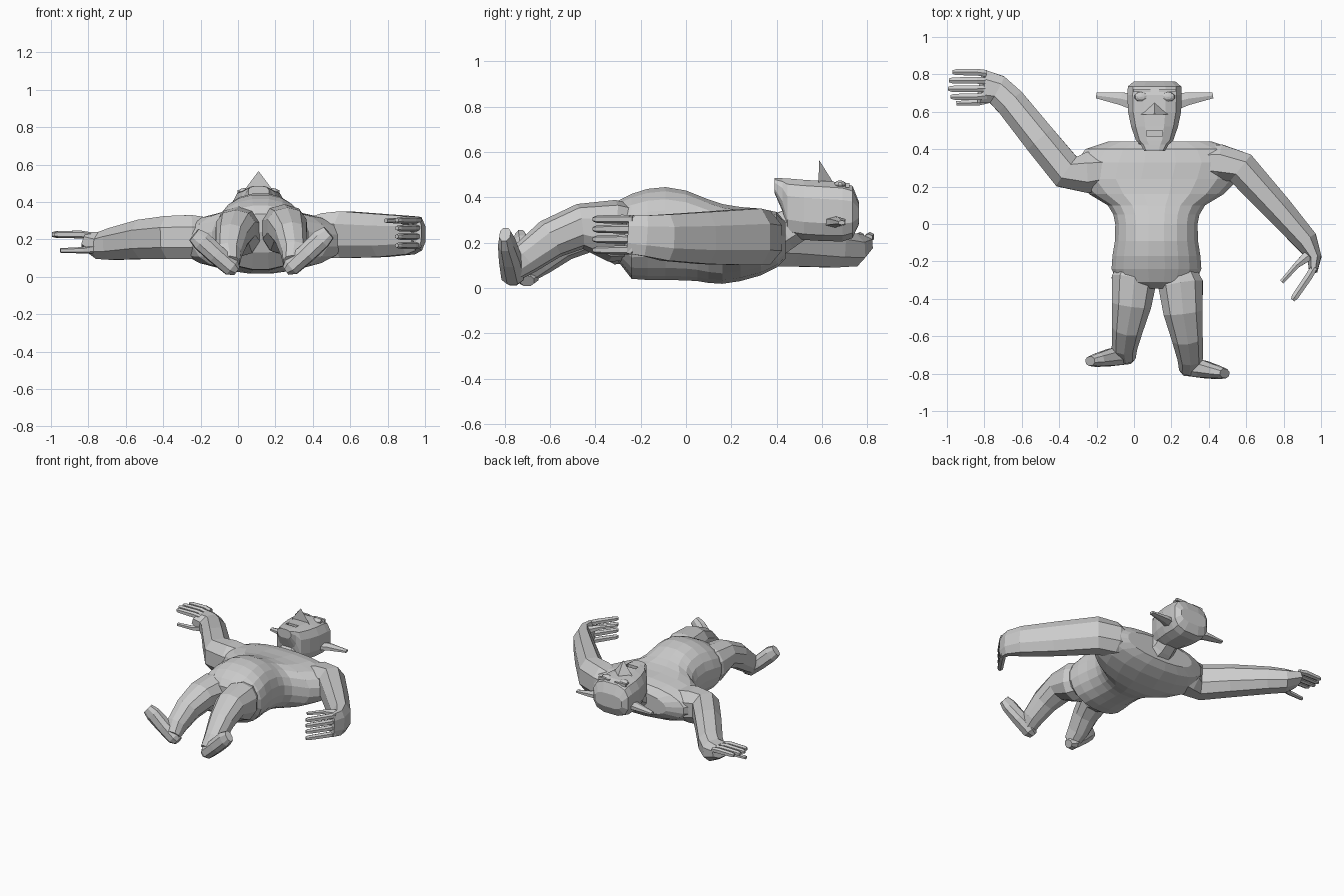
import bpy, bmesh, math
from mathutils import Vector

CX = 0.12  # body centre line


def finish(name, bm):
    bmesh.ops.recalc_face_normals(bm, faces=bm.faces)
    me = bpy.data.meshes.new(name)
    bm.to_mesh(me)
    bm.free()
    ob = bpy.data.objects.new(name, me)
    bpy.context.collection.objects.link(ob)
    return ob


def loft(name, rings, n, p=2.0):
    """rings: (centre, half axis u, half axis v), superellipse power p"""
    prof = []
    for i in range(n):
        a = 2 * math.pi * (i + 0.5) / n
        prof.append([math.copysign(abs(k) ** (2 / p), k) for k in (math.cos(a), math.sin(a))])
    mx, my = max(q[0] for q in prof), max(q[1] for q in prof)
    bm = bmesh.new()
    loops = [[bm.verts.new(c + u * (x / mx) + v * (y / my)) for x, y in prof] for c, u, v in rings]
    for a, b in zip(loops, loops[1:]):
        for i in range(n):
            j = (i + 1) % n
            bm.faces.new((a[i], a[j], b[j], b[i]))
    bm.faces.new(loops[0])
    bm.faces.new(loops[-1])
    return finish(name, bm)


def limb(name, pts, n=8, p=2.3):
    """pts: x, y, z, half width, half height along a path"""
    cs = [Vector(q[:3]) for q in pts]
    rings = []
    for i, q in enumerate(pts):
        t = (cs[min(i + 1, len(cs) - 1)] - cs[max(i - 1, 0)]).normalized()
        s = t.cross(Vector((0, 0, 1))).normalized()
        rings.append((cs[i], s * q[3], s.cross(t) * q[4]))
    return loft(name, rings, n, p)


def sections(name, secs, n, p):
    """secs: y, centre x, half width, z low, z high"""
    return loft(name, [(Vector((cx, y, (a + b) / 2)), Vector((w, 0, 0)),
                        Vector((0, 0, (b - a) / 2))) for y, cx, w, a, b in secs], n, p)


def box(name, c, size):
    bm = bmesh.new()
    bmesh.ops.create_cube(bm, size=1)
    for v in bm.verts:
        v.co = Vector([v.co[i] * size[i] + c[i] for i in range(3)])
    return finish(name, bm)


def combine(ob, others, op):
    """boolean ob with each other object, then remove the others"""
    for o in others:
        m = ob.modifiers.new(o.name, 'BOOLEAN')
        m.object, m.operation, m.solver = o, op, 'EXACT'
    dg = bpy.context.evaluated_depsgraph_get()
    dg.update()
    me = bpy.data.meshes.new_from_object(ob.evaluated_get(dg))
    ob.modifiers.clear()
    ob.data = me
    for o in others:
        bpy.data.objects.remove(o)


# torso
body = sections("body", [
    (-0.345, CX, 0.12, 0.24, 0.335), (-0.31, CX, 0.21, 0.13, 0.38),
    (-0.24, CX, 0.24, 0.04, 0.415), (-0.17, CX, 0.235, 0.035, 0.437),
    (-0.09, CX, 0.222, 0.035, 0.445), (0.0, CX, 0.22, 0.033, 0.43),
    (0.05, CX, 0.23, 0.03, 0.41), (0.10, CX, 0.26, 0.022, 0.39),
    (0.16, CX, 0.36, 0.018, 0.37), (0.24, 0.12, 0.44, 0.03, 0.357),
    (0.33, 0.14, 0.45, 0.055, 0.35), (0.40, 0.14, 0.40, 0.09, 0.335),
    (0.44, 0.14, 0.28, 0.13, 0.29)], 20, 2.2)
parts = []

# neck
parts.append(limb("neck", [(CX, 0.36, 0.22, 0.12, 0.1), (0.11, 0.43, 0.25, 0.09, 0.085),
                           (0.11, 0.52, 0.30, 0.08, 0.075)]))

# legs and turned-out feet; the right one is stretched further down
LEG = [(0.03, -0.20, 0.23, 0.09, 0.12), (0.0, -0.30, 0.24, 0.12, 0.137),
       (-0.012, -0.43, 0.258, 0.105, 0.10), (-0.033, -0.55, 0.205, 0.083, 0.09),
       (-0.05, -0.65, 0.125, 0.068, 0.075), (-0.045, -0.71, 0.07, 0.053, 0.055)]
FOOT = [(-0.005, -0.70, 0.03, 0.03, 0.026), (-0.035, -0.70, 0.05, 0.05, 0.047),
        (-0.12, -0.712, 0.122, 0.047, 0.05), (-0.195, -0.727, 0.192, 0.035, 0.052),
        (-0.235, -0.733, 0.225, 0.024, 0.038)]
for side in ("left", "right"):
    for part, pts in (("leg", LEG), ("foot", FOOT)):
        if side == "right":
            pts = [(0.25 - x, y * 1.09, z * 1.05, w, h) for x, y, z, w, h in pts]
        parts.append(limb(side + "_" + part, pts, 10 if part == "leg" else 8))

# raised arm
parts.append(limb("left_arm", [
    (-0.12, 0.29, 0.21, 0.09, 0.1), (-0.25, 0.275, 0.212, 0.11, 0.118),
    (-0.36, 0.28, 0.21, 0.095, 0.115),
    (-0.50, 0.45, 0.2, 0.088, 0.105), (-0.66, 0.65, 0.175, 0.082, 0.085),
    (-0.735, 0.72, 0.168, 0.08, 0.073), (-0.815, 0.735, 0.195, 0.09, 0.045)]))
# lowered arm
parts.append(limb("right_arm", [
    (0.34, 0.33, 0.21, 0.08, 0.09), (0.46, 0.325, 0.22, 0.1, 0.12), (0.57, 0.30, 0.225, 0.09, 0.125),
    (0.77, 0.08, 0.22, 0.077, 0.115), (0.92, -0.09, 0.222, 0.064, 0.102),
    (0.965, -0.18, 0.23, 0.038, 0.09), (0.958, -0.255, 0.235, 0.022, 0.083)]))
combine(body, parts, 'UNION')

# fingers and thumbs
for i, (y, tip) in enumerate(((0.812, -0.97), (0.768, -0.99), (0.723, -0.995), (0.68, -0.98))):
    limb(f"left_finger_{i + 1}", [(-0.79, 0.745 + (y - 0.745) * 0.9, 0.22, 0.018, 0.018),
                                  (-0.84, y, 0.226, 0.018, 0.021), (tip + 0.02, y, 0.226, 0.016, 0.018),
                                  (tip, y, 0.226, 0.01, 0.012)], 6)
limb("left_thumb", [(-0.76, 0.68, 0.15, 0.03, 0.028), (-0.83, 0.65, 0.142, 0.016, 0.017),
                    (-0.95, 0.645, 0.14, 0.012, 0.013)], 6)
for i, z in enumerate((0.303, 0.26, 0.215, 0.167)):
    limb(f"right_finger_{i + 1}", [(0.965, -0.23, z, 0.018, 0.018), (0.935, -0.28, z, 0.02, 0.02),
                                   (0.86, -0.39, z, 0.018, 0.017), (0.848, -0.407, z, 0.011, 0.011)], 6)
limb("right_thumb", [(0.93, -0.17, 0.285, 0.028, 0.028), (0.87, -0.22, 0.3, 0.016, 0.016),
                     (0.79, -0.31, 0.3, 0.012, 0.012)], 6)

# head with mouth opening
head = sections("head", [
    (0.39, 0.11, 0.055, 0.42, 0.485), (0.425, 0.11, 0.075, 0.34, 0.484),
    (0.447, 0.11, 0.1, 0.225, 0.483), (0.52, 0.11, 0.125, 0.212, 0.477),
    (0.60, 0.11, 0.142, 0.207, 0.472), (0.69, 0.11, 0.145, 0.205, 0.466),
    (0.735, 0.11, 0.143, 0.22, 0.45), (0.763, 0.11, 0.11, 0.28, 0.38)], 12, 2.9)
combine(head, [box("mouth", (0.11, 0.485, 0.49), (0.085, 0.03, 0.06))], 'DIFFERENCE')

# nose: short wedge with a bridge running up between the eyes
bm = bmesh.new()
a, b, c, d = [bm.verts.new(q) for q in (
    (0.035, 0.585, 0.465), (0.185, 0.585, 0.465), (0.11, 0.587, 0.565), (0.11, 0.65, 0.465))]
for f in ((a, b, c), (b, d, c), (d, a, c), (a, d, b)):
    bm.faces.new(f)
finish("nose", bm)

# eyes, brows and ears on both sides of the face
for side, s in (("left", -1), ("right", 1)):
    bm = bmesh.new()
    bmesh.ops.create_uvsphere(bm, u_segments=10, v_segments=6, radius=0.033)
    for v in bm.verts:
        v.co = Vector((v.co.x * 1.15, v.co.y * 0.8, v.co.z * 0.6)) + Vector((0.11 + s * 0.072, 0.68, 0.455))
    finish(side + "_eye", bm)
    box(side + "_brow", (0.11 + s * 0.068, 0.713, 0.454), (0.09, 0.016, 0.02))
    limb(side + "_ear", [(0.11 + s * 0.12, 0.655, 0.29, 0.042, 0.025),
                         (0.11 + s * 0.18, 0.670, 0.292, 0.034, 0.022),
                         (0.11 + s * 0.312, 0.687, 0.288, 0.015, 0.01)], 6)
